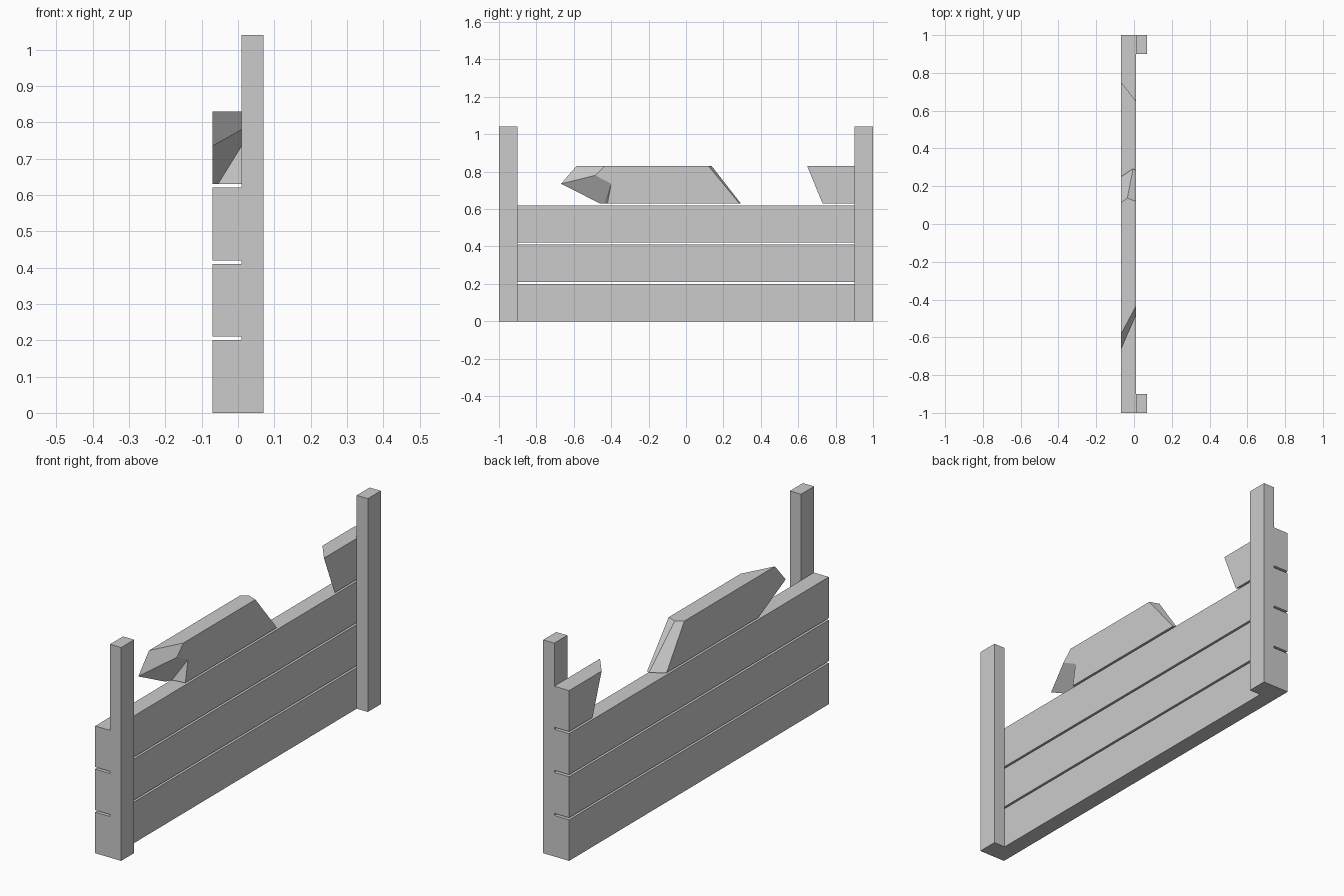
import bpy, bmesh

if "Cube" in bpy.data.objects:
    bpy.data.objects.remove(bpy.data.objects["Cube"])

BACK, FRONT = -0.07, 0.01          # plank faces along x
PLANK, GAP = 0.20, 0.01


def make_mesh(name, verts, faces):
    mesh = bpy.data.meshes.new(name)
    mesh.from_pydata(verts, [], faces)
    bm = bmesh.new()
    bm.from_mesh(mesh)
    bmesh.ops.recalc_face_normals(bm, faces=bm.faces)
    bm.to_mesh(mesh)
    bm.free()
    obj = bpy.data.objects.new(name, mesh)
    bpy.context.collection.objects.link(obj)
    return obj


def box(name, lo, hi):
    bpy.ops.mesh.primitive_cube_add(size=1, location=[(a + b) / 2 for a, b in zip(lo, hi)])
    obj = bpy.context.object
    obj.name = name
    obj.scale = [b - a for a, b in zip(lo, hi)]
    bpy.ops.object.transform_apply(location=False, rotation=False, scale=True)
    return obj


# Posts at both ends
for side, y in (("left", -1.0), ("right", 0.9)):
    box(side + "_post", (FRONT, y, 0), (0.07, y + 0.1, 1.04))

# Three whole planks
for i in range(3):
    z = i * (PLANK + GAP)
    box(f"plank_{i + 1}", (BACK, -1, z), (FRONT, 1, z + PLANK))

z0 = 3 * (PLANK + GAP)
z1 = z0 + PLANK

# Stub of the broken top plank, with a slanted break
make_mesh("broken_plank_stub",
          [(BACK, 0.82, z0), (FRONT, 0.73, z0), (FRONT, 1, z0), (BACK, 1, z0),
           (BACK, 0.75, z1), (FRONT, 0.648, z1), (FRONT, 1, z1), (BACK, 1, z1)],
          [(0, 1, 2, 3), (4, 5, 6, 7), (0, 1, 5, 4), (1, 2, 6, 5), (2, 3, 7, 6), (3, 0, 4, 7)])

# Loose middle part of the broken plank, splintered at both ends
make_mesh("broken_plank_middle",
          [(BACK, -0.585, z1), (FRONT, -0.435, z1), (FRONT, 0.12, z1),
           (-0.035, 0.137, z1), (BACK, 0.113, z1),
           (FRONT, -0.485, 0.78), (BACK, -0.668, 0.735), (FRONT, -0.40, 0.735),
           (BACK, -0.46, z0), (-0.055, -0.43, z0), (FRONT, -0.42, z0),
           (FRONT, 0.285, z0), (-0.005, 0.293, z0), (BACK, 0.25, z0)],
          [(0, 1, 2, 3, 4), (0, 6, 5, 1), (6, 8, 9, 7, 5), (7, 9, 10),
           (1, 5, 7, 10, 11, 2), (0, 4, 13, 8, 6), (8, 13, 12, 11, 10, 9),
           (2, 11, 12, 3), (3, 12, 13, 4)])
